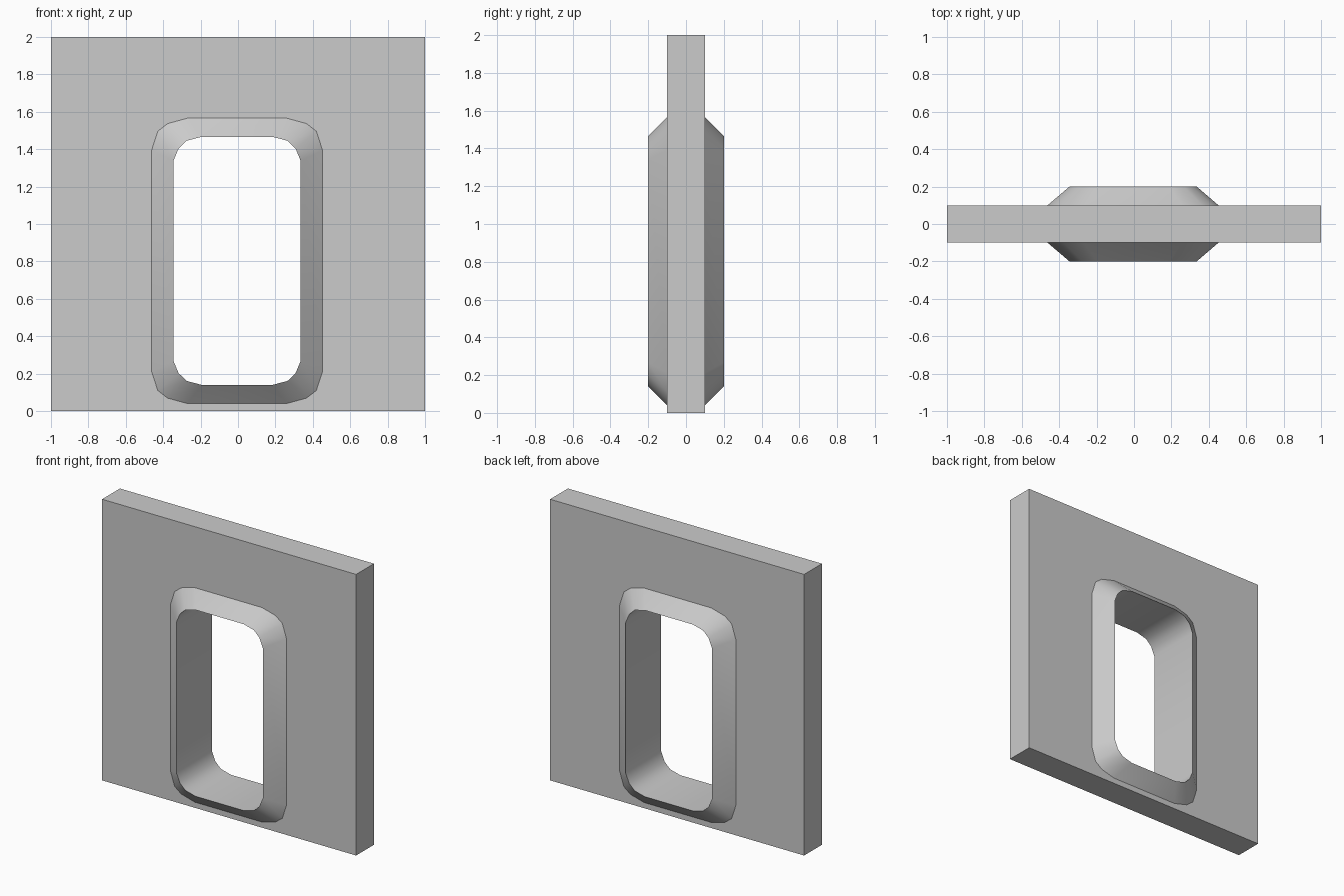
import bpy, bmesh, math

if "Cube" in bpy.data.objects:
    bpy.data.objects.remove(bpy.data.objects["Cube"])

CX, CZ = -0.005, 0.803   # centre of the opening
QUADRANTS = [(1, 1), (-1, 1), (-1, -1), (1, -1)]


def ring(half_w, half_h, corner):
    """Rounded rectangle in x/z; corner lists (inset x, inset z) from the side to the top."""
    pts = []
    for sx, sz in QUADRANTS:
        arc = corner if sx * sz > 0 else corner[::-1]
        pts += [(CX + sx * (half_w - dx), CZ + sz * (half_h - dz)) for dx, dz in arc]
    return pts


def add_loop(bm, pts, y):
    return [bm.verts.new((x, y, z)) for x, z in pts]


def bridge(bm, a, b):
    n = len(a)
    for i in range(n):
        j = (i + 1) % n
        bm.faces.new((a[i], a[j], b[j], b[i]))


def finish(bm, name):
    bmesh.ops.recalc_face_normals(bm, faces=bm.faces)
    mesh = bpy.data.meshes.new(name)
    bm.to_mesh(mesh)
    bm.free()
    obj = bpy.data.objects.new(name, mesh)
    bpy.context.collection.objects.link(obj)
    return obj


outer = ring(0.457, 0.763, [(0, 0.172), (0.033, 0.07), (0.086, 0.029), (0.192, 0)])
inner = ring(0.340, 0.663, [(0, 0.128), (0.027, 0.063), (0.070, 0.021), (0.150, 0)])

# wall panel: front and back sheets around the opening, joined by the rim
bm = bmesh.new()
square = [(sx, 1 + sz) for sx, sz in QUADRANTS]
rims = []
for y in (-0.1, 0.1):
    rim, hole = add_loop(bm, square, y), add_loop(bm, outer, y)
    rims.append(rim)
    for k in range(4):
        h = hole[4 * k:4 * k + 4]
        for i in range(3):
            bm.faces.new((rim[k], h[i + 1], h[i]))
        bm.faces.new((rim[k], rim[(k + 1) % 4], hole[(4 * k + 4) % 16], h[3]))
bridge(bm, *rims)
finish(bm, "wall_panel")

# window frame: sloped surround on both sides with a straight-through opening
bm = bmesh.new()
loops = [add_loop(bm, outer, -0.1), add_loop(bm, inner, -0.2),
         add_loop(bm, inner, 0.2), add_loop(bm, outer, 0.1)]
for a, b in zip(loops, loops[1:]):
    bridge(bm, a, b)
frame = finish(bm, "window_frame")
bpy.context.view_layer.objects.active = frame
frame.select_set(True)
bpy.ops.object.shade_smooth_by_angle(angle=math.radians(40))
